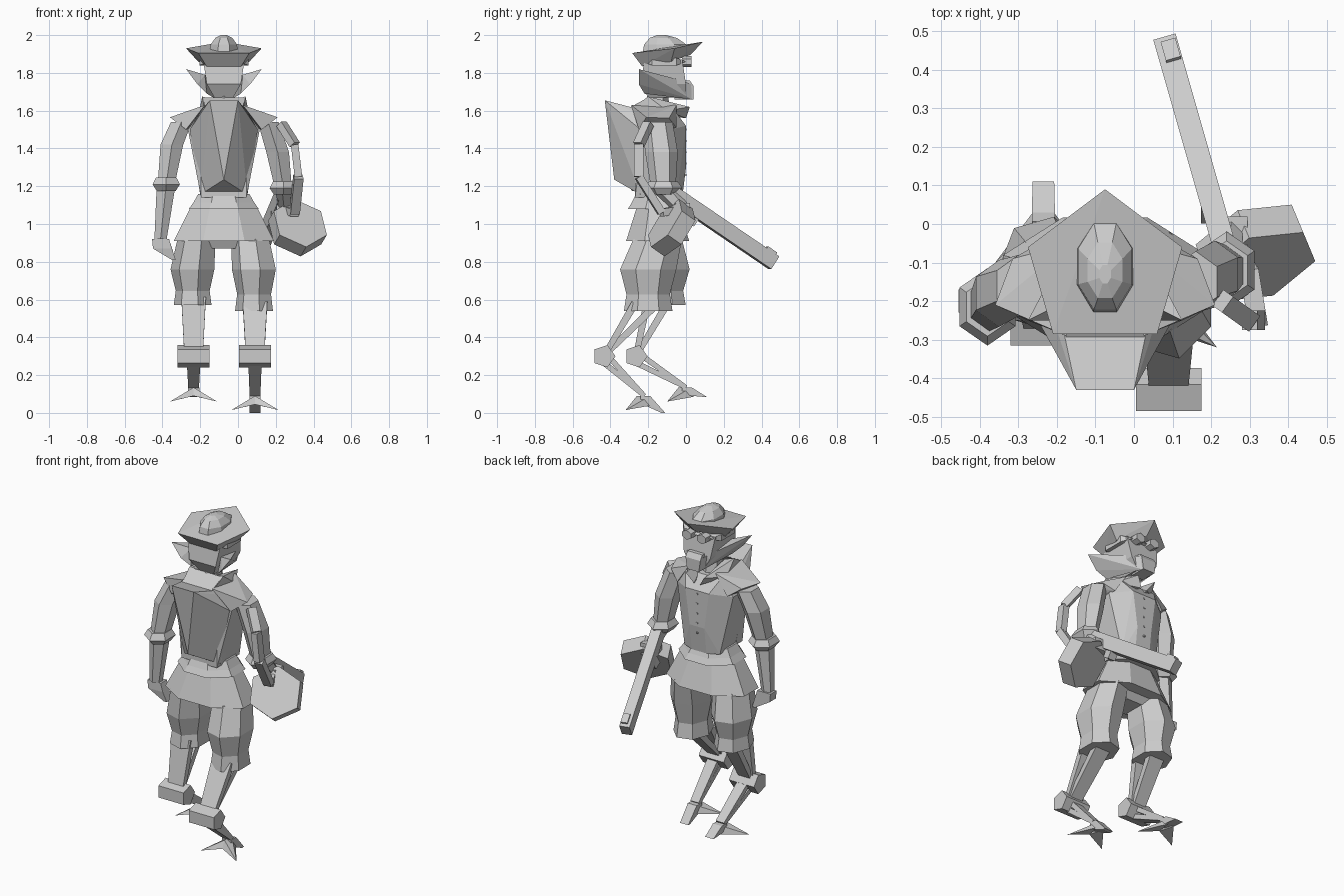
import bpy, bmesh, math
from mathutils import Vector

if "Cube" in bpy.data.objects:
    bpy.data.objects.remove(bpy.data.objects["Cube"])

grey = bpy.data.materials.new("plain grey")
grey.use_nodes = True
grey.diffuse_color = (.6, .6, .6, 1)
grey.node_tree.nodes["Principled BSDF"].inputs["Base Color"].default_value = grey.diffuse_color

middle = -.075  # centre line of the body
spine = -.15    # depth of the body axis
SIDES = (("right", -1), ("left", 1))


def finish(name, bm):
    bmesh.ops.recalc_face_normals(bm, faces=bm.faces)
    mesh = bpy.data.meshes.new(name)
    bm.to_mesh(mesh)
    bm.free()
    mesh.materials.append(grey)
    obj = bpy.data.objects.new(name, mesh)
    bpy.context.collection.objects.link(obj)


def hull(name, points):
    """Faceted solid wrapped round a few corner points."""
    bm = bmesh.new()
    for point in points:
        bm.verts.new(point)
    result = bmesh.ops.convex_hull(bm, input=bm.verts)
    loose = [item for item in set(result["geom_interior"] + result["geom_unused"])
             if isinstance(item, bmesh.types.BMVert)]
    bmesh.ops.delete(bm, geom=loose, context="VERTS")
    bmesh.ops.dissolve_limit(bm, angle_limit=.02, verts=bm.verts, edges=bm.edges)
    finish(name, bm)


def level(half_width, back, front, height, centre=middle):
    """Four corners of a horizontal rectangle on the centre line."""
    return [Vector((centre + side * half_width, depth, height))
            for side in (-1, 1) for depth in (back, front)]


def ring(centre, across, up, width, height, sides):
    """Corners of a regular polygon whose flats span width and height."""
    grow = .5 / math.cos(math.pi / sides)
    angles = [math.tau * (i + .5) / sides for i in range(sides)]
    return [centre + across * (width * grow * math.cos(a)) + up * (height * grow * math.sin(a))
            for a in angles]


def beam(name, start, end, width, height, taper=1, sides=4):
    """Straight bar between two points."""
    start, end = Vector(start), Vector(end)
    along = (end - start).normalized()
    across = along.cross(Vector((0, 0, 1))).normalized()
    up = across.cross(along)
    hull(name, ring(start, across, up, width, height, sides)
         + ring(end, across, up, width * taper, height * taper, sides))


def loft(name, sections, depth=1, sides=6):
    """Stack of horizontal rings, each given as centre and width."""
    bm = bmesh.new()
    x_axis, y_axis = Vector((1, 0, 0)), Vector((0, 1, 0))
    rings = [[bm.verts.new(p) for p in ring(Vector(centre), x_axis, y_axis, width, width * depth, sides)]
             for centre, width in sections]
    for low, high in zip(rings, rings[1:]):
        for i in range(sides):
            j = (i + 1) % sides
            bm.faces.new((low[i], low[j], high[j], high[i]))
    bm.faces.new(rings[0])
    bm.faces.new(rings[-1])
    finish(name, bm)


def on_axis(height, depth=spine):
    return (middle, depth, height)


# Hat: five-sided brim flaring up from the band, domed crown
brim = (level(0, .09, .09, 1.965) + level(.2, -.06, -.06, 1.93)
        + level(.135, -.285, -.285, 1.905))
brim_centre = Vector(on_axis(0, -.12))
hull("hat_brim", brim + [Vector((*brim_centre.lerp(p, .68).xy, p.z - .07)) for p in brim])
loft("hat_crown", [(on_axis(1.9, -.11), .15), (on_axis(1.95, -.11), .14),
                   (on_axis(1.985, -.12), .09), (on_axis(2, -.13), .03)], depth=1.6, sides=8)
hull("hat_band", level(.13, -.18, -.05, 1.84) + level(.13, -.18, -.05, 1.88)
     + level(.08, -.23, 0, 1.86))

# Head: skull, muzzle, goggles and swept back cheek flaps
hull("head", level(.11, -.22, -.02, 1.87) + level(.09, -.24, 0, 1.74) + level(.05, -.2, 0, 1.67))
hull("snout", level(.05, -.06, .02, 1.76) + level(.05, -.06, .04, 1.73) + level(.04, -.06, .04, 1.66))
loft("neck", [(on_axis(1.58), .12), (on_axis(1.7), .09)])
for side, sign in SIDES:
    def out(x, y, z):
        return Vector((middle + sign * x, y, z))
    beam(side + "_goggle", out(.05, -.02, 1.86), out(.05, .03, 1.86), .06, .05, sides=6)
    hull(side + "_cheek_flap", [out(.2, -.25, 1.82), out(.14, -.25, 1.74), out(.1, -.2, 1.79),
                                out(.09, -.22, 1.69), out(.1, -.06, 1.77),
                                out(.05, .03, 1.74), out(.04, .03, 1.66)])
    # Open collar leaf and sloped shoulder cape
    hull(side + "_collar", [out(.1, -.3, 1.6), out(.115, -.2, 1.675), out(.06, -.18, 1.66),
                            out(.13, -.1, 1.6), out(.02, 0, 1.56), out(.06, .02, 1.62)])
    hull(side + "_shoulder_cape", [out(.1, -.29, 1.63), out(.09, -.05, 1.63), out(.285, -.21, 1.565),
                                   out(.24, -.09, 1.56), out(.2, -.25, 1.5), out(.17, -.05, 1.51)])
hull("collar_back", level(.1, -.31, -.25, 1.61) + level(.11, -.2, -.2, 1.67))

# Coat: chest, buttons, belt and flared skirt
hull("coat_chest", level(.12, -.27, -.05, 1.14) + level(.05, -.2, -.02, 1.14)
     + level(.19, -.22, -.08, 1.5) + level(.08, -.2, 0, 1.52) + level(.05, -.2, 0, 1.3)
     + level(.12, -.27, -.06, 1.6))
for i in range(5):
    button = Vector(on_axis(1.5 - i * .06, 0))
    beam("coat_button", button - Vector((0, .02, 0)), button + Vector((0, .003, 0)), .01, .01)
loft("belt", [(on_axis(1.08), .37), (on_axis(1.115), .32), (on_axis(1.16), .27)], depth=.85, sides=8)
loft("coat_skirt", [(on_axis(.91), .53), (on_axis(1.09), .35)], depth=.63, sides=8)
hull("seat", level(.11, -.25, -.04, .93) + level(.06, -.22, -.08, .87))

# Back pack: wedge flaring away from the spine to a low ridge
hull("back_pack", level(.075, -.43, -.43, 1.655) + level(.12, -.29, -.22, 1.6)
     + level(.18, -.24, -.2, 1.5) + level(0, -.38, -.24, 1.235) + level(.125, -.24, -.2, 1.155))


# Arms: sleeve narrowing to a turned cuff at the elbow
def sleeve(side, shoulder, bulge, elbow):
    loft(side + "_sleeve", [(elbow, .09), (bulge, .12), (shoulder, .11)], depth=1.25)
    rise = Vector((0, 0, .035))
    loft(side + "_cuff", [(elbow - rise, .1), (elbow, .145), (elbow + rise, .11)], depth=1.2)


right_elbow = Vector((-.38, -.215, 1.21))
sleeve("right", (-.3, -.16, 1.54), (-.35, -.18, 1.42), right_elbow)
loft("right_forearm", [((-.41, -.21, .92), .065), (right_elbow, .1)])
hull("right_hand", level(.045, -.23, -.17, .92, -.41) + level(.05, -.23, -.17, .87, -.4)
     + level(.01, -.22, -.17, .81, -.34))
left_elbow = Vector((.24, -.12, 1.19))
grip = Vector((.25, -.02, 1.08))
sleeve("left", (.16, spine, 1.54), (.21, -.13, 1.38), left_elbow)
beam("left_forearm", left_elbow, grip, .08, .09, taper=.75, sides=6)
hull("left_hand", level(.045, -.06, .02, 1.04, grip.x) + level(.045, -.06, .02, 1.11, grip.x))

# Gun: straight body with handle, sight and drum
muzzle, butt = Vector((.085, .465, .795)), Vector((.255, -.13, 1.2))
aim = (muzzle - butt).normalized()
lift = Vector((1, 0, 0)).cross(aim).normalized()
handle = butt.lerp(muzzle, .33)
sight = muzzle + lift * .042
beam("gun_body", butt, muzzle, .06, .08)
beam("gun_handle", handle, handle - lift * .08, .05, .05)
beam("gun_sight", sight - aim * .08, sight - aim * .02, .04, .02)
drum, drum_axis = Vector((.315, -.075, .98)), Vector((-.015, .036, -.025))
beam("gun_drum", drum - drum_axis, drum + drum_axis, .27, .26, sides=6)

# Sling hanging in a loop beside the arm
sling = [(.23, -.2, 1.53), (.3, -.25, 1.42), (.32, -.25, 1.25), (.3, -.13, 1.06), grip]
for start, end in zip(sling, sling[1:]):
    beam("sling", start, end, .05, .04)


# Legs: baggy breeches, split shank, hock block, twin shins and three toes
def leg(side, sign, ankle, hock_depth, knee, toe_drop):
    x = ankle.x
    hip = Vector((x - sign * .02, spine, .92))
    thigh = Vector((x, knee.y, .76))
    loft(side + "_breeches", [(knee, .19), (knee.lerp(thigh, .4), .17), (thigh, .22), (hip, .19)],
         depth=1.25, sides=7)
    hock = Vector((x, hock_depth, .3))
    for offset, width in ((-.07, .13), (.05, .1)):
        beam(side + "_shank", knee + Vector((0, offset, .04)), hock, width, .04, taper=.75)
    half_bar = Vector((.085, 0, 0))
    beam(side + "_hock", hock - half_bar, hock + half_bar, .1, .1, sides=5)
    for offset in (-.035, .025):
        beam(side + "_shin", hock + Vector((0, 0, offset)), ankle, .07, .03, taper=.8)
    hull(side + "_front_toe", [ankle + p for p in level(.03, -.02, .03, 0, 0)
                               + level(.03, -.02, .02, -.04, 0) + level(.028, .09, .11, -toe_drop, 0)])
    for splay in (-1, 1):
        claw = [(0, .03, 0), (0, -.04, 0), (.02, .04, -.05), (0, -.06, -.045), (.125, -.1, -.075)]
        hull(side + "_back_toe", [ankle + Vector((splay * a, b, c)) for a, b, c in claw])


leg("right", -1, Vector((-.235, 0, .135)), -.265, Vector((-.235, -.13, .57)), .05)
leg("left", 1, Vector((.09, -.22, .09)), -.435, Vector((.09, -.2, .54)), .09)
